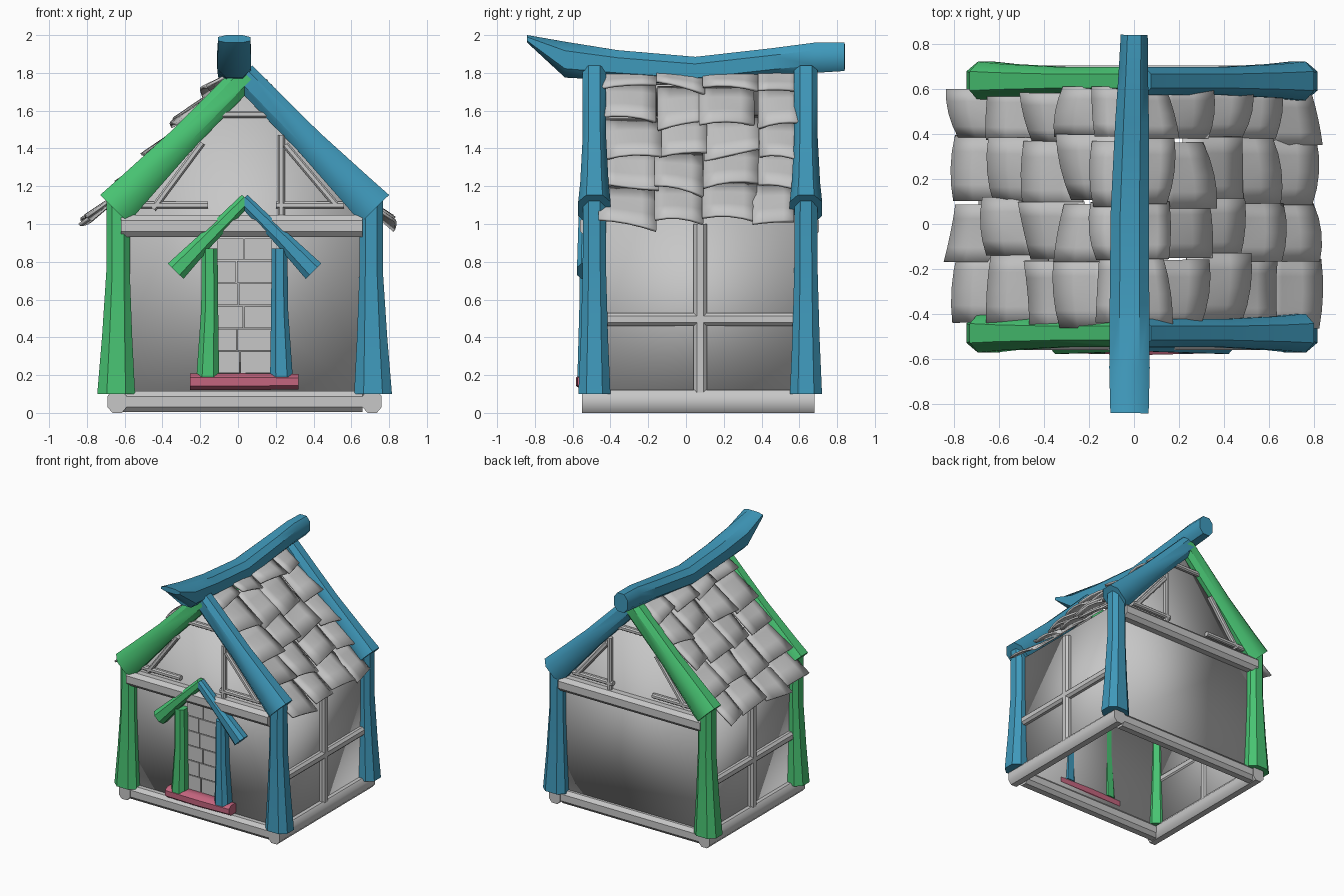
import bpy, bmesh, random
from mathutils import Vector

random.seed(4)
if "Cube" in bpy.data.objects:
    bpy.data.objects.remove(bpy.data.objects["Cube"], do_unlink=True)


def material(name, rgb):
    m = bpy.data.materials.new(name)
    m.use_nodes = True
    m.diffuse_color = (*rgb, 1)
    m.node_tree.nodes["Principled BSDF"].inputs["Base Color"].default_value = (*rgb, 1)
    return m


GREY = material("pale grey", (0.57, 0.57, 0.57))
BLUE = material("blue timber", (0.05, 0.32, 0.5))
GREEN = material("green timber", (0.065, 0.55, 0.17))
PINK = material("pink step", (0.55, 0.13, 0.21))
X, Y, Z = Vector((1, 0, 0)), Vector((0, 1, 0)), Vector((0, 0, 1))
MID = 0.035                       # centre line of the timber frame
FRONT, BACK = -0.485, 0.635       # depth of the two gable frames
SIDES = (("right", -1, GREEN), ("left", 1, BLUE))
ENDS = (("front", FRONT), ("back", BACK))


def finish(bm, name, mat, angle=0.7):
    bmesh.ops.recalc_face_normals(bm, faces=bm.faces)
    me = bpy.data.meshes.new(name)
    bm.to_mesh(me)
    bm.free()
    me.materials.append(mat)
    ob = bpy.data.objects.new(name, me)
    bpy.context.collection.objects.link(ob)
    bpy.ops.object.select_all(action="DESELECT")
    ob.select_set(True)
    bpy.context.view_layer.objects.active = ob
    bpy.ops.object.shade_smooth_by_angle(angle=angle)
    return ob


def beam(name, mat, stations, v_axis=Y, corner=0.5):
    """Loft a chamfered section through (centre, half_u, half_v) stations."""
    bm = bmesh.new()
    pts = [Vector(s[0]) for s in stations]
    u_axis = v_axis.cross(pts[-1] - pts[0]).normalized()
    c = corner
    section = [(1, -c), (1, c), (c, 1), (-c, 1), (-1, c), (-1, -c), (-c, -1), (c, -1)]
    rings = []
    for p, (_, ru, rv) in zip(pts, stations):
        rings.append([bm.verts.new(p + u_axis * a * ru + v_axis * b * rv) for a, b in section])
    for r, q in zip(rings, rings[1:]):
        for i in range(8):
            j = (i + 1) % 8
            bm.faces.new((r[i], r[j], q[j], q[i]))
    bm.faces.new(rings[0])
    bm.faces.new(rings[-1])
    return finish(bm, name, mat)


def stick(name, a, b, ru, rv, v_axis=Y):
    return beam(name, GREY, [(a, ru, rv), (b, ru, rv)], v_axis)


def panel(name, points):
    bm = bmesh.new()
    bm.faces.new([bm.verts.new(p) for p in points])
    ob = finish(bm, name, GREY)
    mod = ob.modifiers.new("thickness", "SOLIDIFY")
    mod.thickness, mod.offset = 0.02, 0
    return ob


# Wall panels, with gables on the front and back
for end, y in (("front", -0.475), ("back", 0.62)):
    outline = [(-0.64, 0.08), (0.70, 0.08), (0.70, 1.05), (MID, 1.73), (-0.64, 1.05)]
    panel(end + "_wall", [(x, y, z) for x, z in outline])
for side, s, _ in SIDES:
    x = MID + s * 0.66
    panel(side + "_wall", [(x, -0.475, 0.08), (x, 0.62, 0.08), (x, 0.62, 1.05), (x, -0.475, 1.05)])

# Foundation beams and side wall battens
for end, y in ENDS:
    stick(end + "_sill", (-0.62, y - 0.01, 0.06), (0.66, y - 0.01, 0.06), 0.055, 0.05)
for side, s, _ in SIDES:
    x = MID + s * 0.675
    stick(side + "_sill", (x, -0.55, 0.06), (x, 0.68, 0.06), 0.05, 0.06, Z)
    stick(side + "_rail", (x, -0.45, 0.495), (x, 0.6, 0.495), 0.035, 0.035, Z)
    stick(side + "_stud", (x, 0.075, 0.1), (x, 0.075, 1.0), 0.035, 0.035)

# Corner posts and rafters
for end, y in ENDS:
    for side, s, mat in SIDES:
        x = MID + s * 0.67
        beam(f"{end}_{side}_post", mat, [
            ((x + s * 0.01, y, 0.1), 0.1, 0.085),
            ((x + s * 0.005, y, 0.4), 0.08, 0.072),
            ((x, y, 0.75), 0.062, 0.062),
            ((x, y, 1.12), 0.062, 0.06)])
        top, low = Vector((MID - s * 0.01, y, 1.79)), Vector((MID + s * 0.69, y, 1.08))
        beam(f"{end}_{side}_rafter", mat, [
            (top, 0.07, 0.062),
            (top.lerp(low, 0.5), 0.075, 0.062),
            (top.lerp(low, 0.85), 0.095, 0.075),
            (low, 0.105, 0.086)])

# Tie beams and thin gable struts
for end, y in ENDS:
    out = y - 0.02 if end == "front" else y + 0.015
    stick(end + "_tie_beam", (-0.62, out, 0.99), (0.66, out, 0.99), 0.058, 0.055)
    struts = [(-0.55, 1.1, -0.16, 1.1), (0.2, 1.1, 0.56, 1.1), (-0.45, 1.08, -0.19, 1.43),
              (0.23, 1.02, 0.23, 1.47), (0.25, 1.42, 0.52, 1.1), (-0.13, 1.58, 0.2, 1.58)]
    for i, (x1, z1, x2, z2) in enumerate(struts):
        stick(f"{end}_gable_strut_{i + 1}", (x1, out, z1), (x2, out, z2), 0.018, 0.02)

# Sagging ridge log with an upswept front tip
ridge = [(-0.84, 1.98, 0.085, 0.02), (-0.64, 1.87, 0.09, 0.095), (-0.36, 1.84, 0.088, 0.08),
         (0.05, 1.81, 0.085, 0.075), (0.45, 1.855, 0.075, 0.075), (0.68, 1.88, 0.065, 0.08),
         (0.84, 1.885, 0.06, 0.075)]
beam("ridge_log", BLUE, [((-0.02 + max(0, y) * 0.025, y, z), rx, rz) for y, z, rx, rz in ridge], Z)

# Door porch: posts, little rafters and step
for side, s, mat in SIDES:
    x = MID + s * 0.185
    beam(side + "_door_post", mat, [
        ((x + s * 0.01, -0.515, 0.19), 0.06, 0.06),
        ((x, -0.515, 0.55), 0.045, 0.05),
        ((x, -0.515, 0.87), 0.042, 0.05)])
    beam(side + "_porch_rafter", mat, [
        ((MID - s * 0.01, -0.53, 1.13), 0.035, 0.035),
        ((MID + s * 0.2, -0.53, 0.92), 0.043, 0.042),
        ((MID + s * 0.365, -0.53, 0.75), 0.058, 0.047)])
beam("door_step", PINK, [((-0.255, -0.52, 0.165), 0.043, 0.055),
                         ((0.03, -0.52, 0.165), 0.045, 0.062),
                         ((0.32, -0.52, 0.165), 0.04, 0.055)])

# Door of thin stone-like plates with narrow gaps
bm = bmesh.new()
rows, gap = 6, 0.006
for r in range(rows):
    z1, z2 = 0.21 + r * 0.12, 0.33 + r * 0.12 - gap
    split = random.uniform(-0.02, 0.1)
    for x1, x2 in ((-0.11, split), (split + gap, 0.18)):
        box = bmesh.ops.create_cube(bm, size=1)["verts"]
        bmesh.ops.scale(bm, vec=(x2 - x1, 0.009, z2 - z1), verts=box)
        bmesh.ops.translate(bm, vec=((x1 + x2) / 2, -0.489, (z1 + z2) / 2), verts=box)
finish(bm, "door_plates", GREY)


# Overlapping warped roof tiles
def tile(bm, s, y1, y2, z_low, z_high):
    bulge, twist = random.uniform(-0.01, 0.03), random.uniform(-0.025, 0.025)
    skew = random.uniform(-0.02, 0.02)
    normal = Vector((s * 0.72, 0, 0.69))
    cols, steps = 4, 3
    grid = []
    for i in range(steps + 1):
        t = i / steps                               # 0 at the top, 1 at the lower edge
        row = []
        for j in range(cols + 1):
            v = j / cols * 2 - 1
            z = z_high + (z_low - z_high) * t + skew * v * t
            lift = 0.005 + 0.055 * t + bulge * (1 - v * v) * t + twist * v * t
            p = Vector((s * (1.8 - z) * 0.92, y1 + (y2 - y1) * j / cols, z)) + normal * lift
            row.append(bm.verts.new(p))
        grid.append(row)
    for a, b in zip(grid, grid[1:]):
        for j in range(cols):
            bm.faces.new((a[j], a[j + 1], b[j + 1], b[j]))


edges = (-0.45, -0.155, 0.09, 0.37, 0.58)
for side, s, _ in SIDES:
    bm = bmesh.new()
    for row in range(5):
        for y1, y2 in zip(edges, edges[1:]):
            low = 0.97 + 0.175 * row + random.uniform(-0.02, 0.02)
            nudge = random.uniform(-0.02, 0.02)
            tile(bm, s, y1 + nudge, y2 + nudge + 0.01, low, min(low + 0.24, 1.82))
    ob = finish(bm, side + "_roof_tiles", GREY, 0.9)
    mod = ob.modifiers.new("thickness", "SOLIDIFY")
    mod.thickness, mod.offset = 0.015, 0
